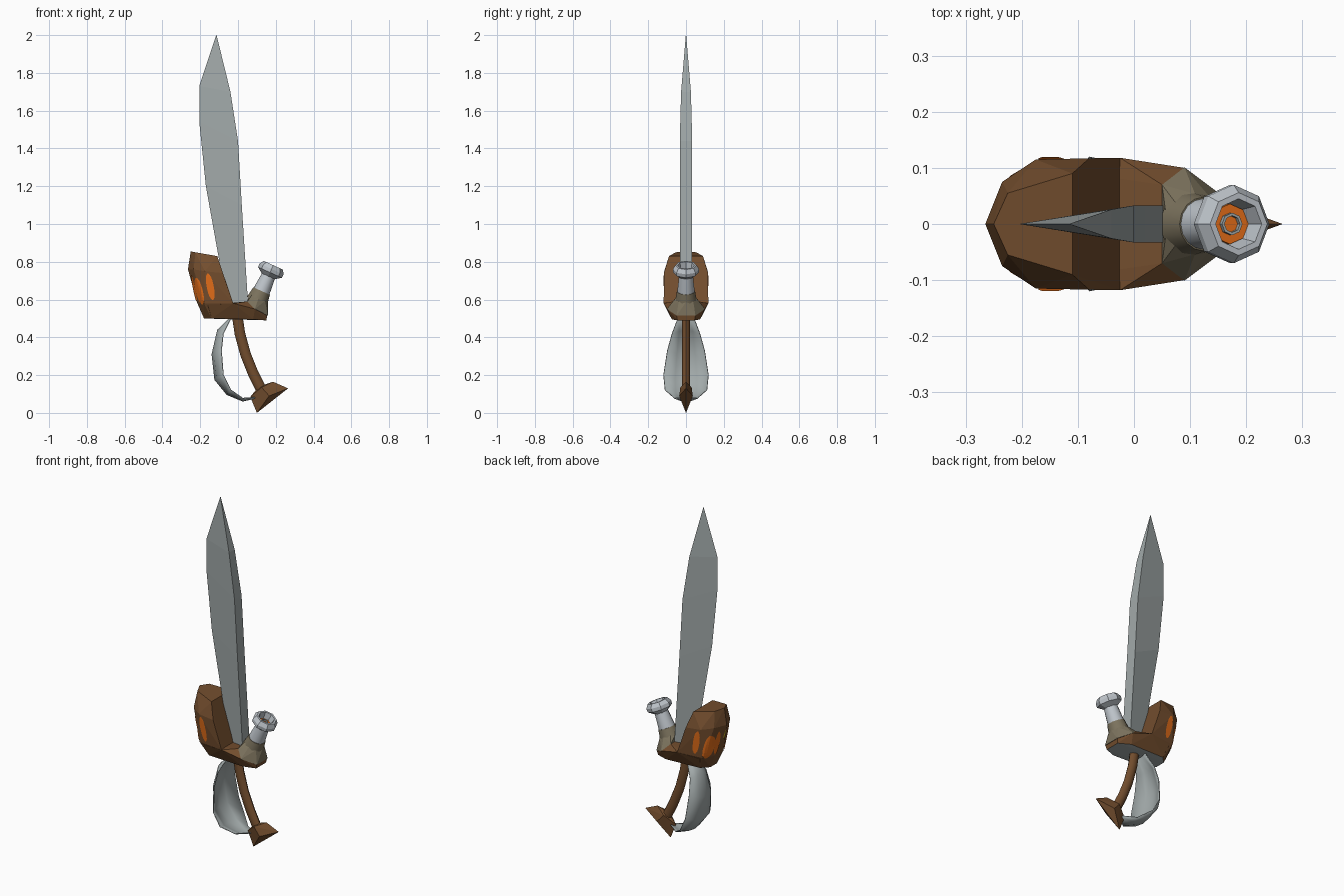
import bpy, bmesh, math
from mathutils import Vector, Matrix
from mathutils.bvhtree import BVHTree

cube = bpy.data.objects.get("Cube")
if cube:
    bpy.data.objects.remove(cube, do_unlink=True)


def material(name, rgb):
    m = bpy.data.materials.new(name)
    m.use_nodes = True
    m.diffuse_color = (*rgb, 1)
    m.node_tree.nodes["Principled BSDF"].inputs["Base Color"].default_value = (*rgb, 1)
    return m


BROWN = material("brown wood", (0.17, 0.075, 0.027))
STEEL = material("blade steel", (0.36, 0.4, 0.4))
SILVER = material("light silver", (0.52, 0.56, 0.6))
OLIVE = material("olive metal", (0.2, 0.17, 0.11))
ORANGE = material("glowing orange", (0.8, 0.16, 0.01))
YELLOW = material("yellow", (0.6, 0.45, 0.02))


def finish(bm, name, mats, smooth=0):
    bmesh.ops.recalc_face_normals(bm, faces=bm.faces)
    mesh = bpy.data.meshes.new(name)
    bm.to_mesh(mesh)
    bm.free()
    for m in mats:
        mesh.materials.append(m)
    ob = bpy.data.objects.new(name, mesh)
    bpy.context.collection.objects.link(ob)
    if smooth:
        bpy.ops.object.select_all(action="DESELECT")
        ob.select_set(True)
        bpy.context.view_layer.objects.active = ob
        bpy.ops.object.shade_smooth_by_angle(angle=math.radians(smooth))
    return ob


def loft(rings, closed=True, caps=True):
    """Bridge equal-length rings of points."""
    bm = bmesh.new()
    rows = [[bm.verts.new(p) for p in r] for r in rings]
    n = len(rows[0])
    for a, b in zip(rows, rows[1:]):
        for i in range(n if closed else n - 1):
            j = (i + 1) % n
            bm.faces.new((a[i], a[j], b[j], b[i]))
    if caps:
        bm.faces.new(rows[0])
        bm.faces.new(rows[-1])
    return bm


def hull(points):
    """Convex solid from half the points, mirrored across y."""
    bm = bmesh.new()
    for x, y, z in points:
        for s in ((1, -1) if y else (1,)):
            bm.verts.new((x, s * y, z))
    res = bmesh.ops.convex_hull(bm, input=bm.verts)
    loose = [v for v in bm.verts if not v.link_faces]
    bmesh.ops.delete(bm, geom=loose, context="VERTS")
    bmesh.ops.recalc_face_normals(bm, faces=bm.faces)
    bmesh.ops.dissolve_limit(bm, angle_limit=0.03, verts=bm.verts, edges=bm.edges)
    return bm


# Blade: sharp left edge, thick flat spine on the right
blade_rows = [  # edge x, edge z, spine x, spine z, half thickness
    (-0.05, 0.53, 0.055, 0.55, 0.033), (-0.17, 1.2, 0.02, 1.1, 0.033),
    (-0.205, 1.54, 0, 1.44, 0.033), (-0.205, 1.73, -0.04, 1.7, 0.026),
    (-0.115, 2, -0.113, 1.998, 0.001)]
finish(loft([[(a, 0, b), (c, -h, d), (c, h, d)] for a, b, c, d, h in blade_rows]),
       "blade", [STEEL])

# Guard: tall rear shell and low front base, with a steel underside
shell = hull([(-0.25, 0, 0.855), (-0.225, 0.055, 0.85), (-0.11, 0.09, 0.83),
              (-0.265, 0, 0.76), (-0.235, 0.075, 0.76), (-0.175, 0.115, 0.75),
              (-0.08, 0.117, 0.74), (-0.215, 0.04, 0.58), (-0.18, 0.1, 0.58),
              (-0.025, 0.118, 0.58), (-0.18, 0.03, 0.5), (-0.14, 0.07, 0.5),
              (-0.02, 0.07, 0.5)])
base = hull([(-0.16, 0.1, 0.57), (-0.025, 0.118, 0.58), (0.05, 0.07, 0.59),
             (0.09, 0.1, 0.55), (0.155, 0.05, 0.515), (0.15, 0.045, 0.49),
             (0.08, 0.075, 0.495), (-0.14, 0.07, 0.5), (-0.18, 0.03, 0.5)])
shell_surface = BVHTree.FromBMesh(shell)
for bm, name in ((shell, "guard_shell"), (base, "guard_base")):
    for f in bm.faces:
        f.material_index = int(f.normal.z < -0.93)
    finish(bm, name, [BROWN, STEEL])


# Glowing slots: thin patches wrapped on the shell
def slot(name, mat, c, z, half_w, half_h, direction, tilt):
    d = Vector(direction)
    rows = []
    for k in range(9):
        t = k / 4 - 1
        w = half_w * (0.2 + 0.8 * math.sqrt(max(0, 1 - t * t)))
        row = []
        for i in range(-2, 3):
            u = c - tilt * t + w * i / 2
            flat = Vector((u, 0, 0)) if d.y else Vector((0, u, 0))
            hit, normal, _, _ = shell_surface.ray_cast(
                flat + Vector((0, 0, z + half_h * t)) - d, d)
            if hit is None:
                break
            row.append(hit - d * 0.004)
        if len(row) == 5:
            rows.append(row)
    if len(rows) > 1:
        finish(loft(rows, closed=False, caps=False), name, [mat])


for side, s in (("left", 1), ("right", -1)):
    slot("rear_slot_" + side, ORANGE, -0.205, 0.645, 0.019, 0.07, (0, -s, 0), 0.016)
    slot("side_slot_" + side, ORANGE, -0.147, 0.668, 0.019, 0.07, (0, -s, 0), 0.013)
    slot("end_slot_" + side, ORANGE, s * 0.042, 0.66, 0.014, 0.07, (1, 0, 0), 0)
slot("end_mark", YELLOW, 0, 0.7, 0.008, 0.03, (1, 0, 0), 0)

# Tilted barrel with a flared muzzle
place = Matrix.Translation((0.125, 0, 0.645)) @ Matrix.Rotation(math.atan2(0.41, 0.91), 4, "Y")


def ring(t, r, n=8):
    return [place @ Vector((r * math.cos(a), r * math.sin(a), t))
            for a in (math.tau * i / n for i in range(n))]


def turned(name, profile, mat, caps=False, smooth=0, n=8):
    return finish(loft([ring(t, r, n) for t, r in profile], caps=caps), name, [mat], smooth)


turned("barrel", [(-0.03, 0.047), (0, 0.0455), (0.09, 0.037)], SILVER, True, 40, 16)
turned("muzzle", [(0.085, 0.037), (0.108, 0.069), (0.128, 0.07), (0.15, 0.056),
                  (0.15, 0.045), (0.105, 0.036)], SILVER)
turned("muzzle_core", [(0.1, 0.036), (0.112, 0.036)], ORANGE, True)
turned("muzzle_ring", [(0.11, 0.02), (0.122, 0.02), (0.122, 0.015), (0.11, 0.015)], STEEL)
turned("barrel_sleeve", [(-0.06, 0.058), (0, 0.048)], OLIVE, True, 40, 16)

# Olive collar spreading from the barrel into the guard
collar = [(0.05, 0.07, 0.59), (0.09, 0.101, 0.55), (0.158, 0.05, 0.515), (0.09, 0.06, 0.53)]
collar += [tuple(p) for p in ring(-0.04, 0.054) if p.y > 0.001]
collar += [(p.x, 0, p.z) for p in ring(-0.04, 0.054) if abs(p.y) < 0.001]
finish(hull(collar), "barrel_collar", [OLIVE])

# Curved grip
grip_path = [Vector(p) for p in ((-0.005, 0, 0.52), (0.01, 0, 0.42), (0.04, 0, 0.31),
                                 (0.08, 0, 0.21), (0.13, 0, 0.11))]
grip = []
for i, p in enumerate(grip_path):
    d = (grip_path[min(i + 1, 4)] - grip_path[max(i - 1, 0)]).normalized()
    across = Vector((-d.z, 0, d.x))
    grip.append([p + across * 0.028 * math.cos(a) + Vector((0, 0.021 * math.sin(a), 0))
                 for a in (math.tau * k / 8 for k in range(8))])
finish(loft(grip), "grip", [BROWN], 50)

# Pommel: faceted wedge with a pointed diamond base
finish(hull([(0.1, 0, 0), (0.265, 0, 0.13), (0.165, 0.036, 0.09), (0.065, 0, 0.085),
             (0.125, 0.03, 0.135), (0.185, 0, 0.165), (0.11, 0, 0.14)]), "pommel", [BROWN])

# Hand guard: a broad bowed strip from guard to pommel
strip_rows = [  # centre x, centre z, rim x, rim z, half width
    (-0.04, 0.51, -0.04, 0.5, 0.045), (-0.11, 0.44, -0.08, 0.42, 0.075),
    (-0.14, 0.31, -0.09, 0.33, 0.1), (-0.125, 0.175, -0.08, 0.2, 0.12),
    (-0.06, 0.095, -0.04, 0.12, 0.112), (0.025, 0.06, 0.025, 0.075, 0.06),
    (0.09, 0.075, 0.09, 0.08, 0.015)]
strip = []
for cx, cz, rx, rz, w in strip_rows:
    strip.append([(cx + (rx - cx) * u * u, w * u, cz + (rz - cz) * u * u)
                  for u in (-1, -0.5, 0, 0.5, 1)])
ob = finish(loft(strip, closed=False, caps=False), "hand_guard", [STEEL], 40)
ob.modifiers.new("thickness", "SOLIDIFY").thickness = 0.005
